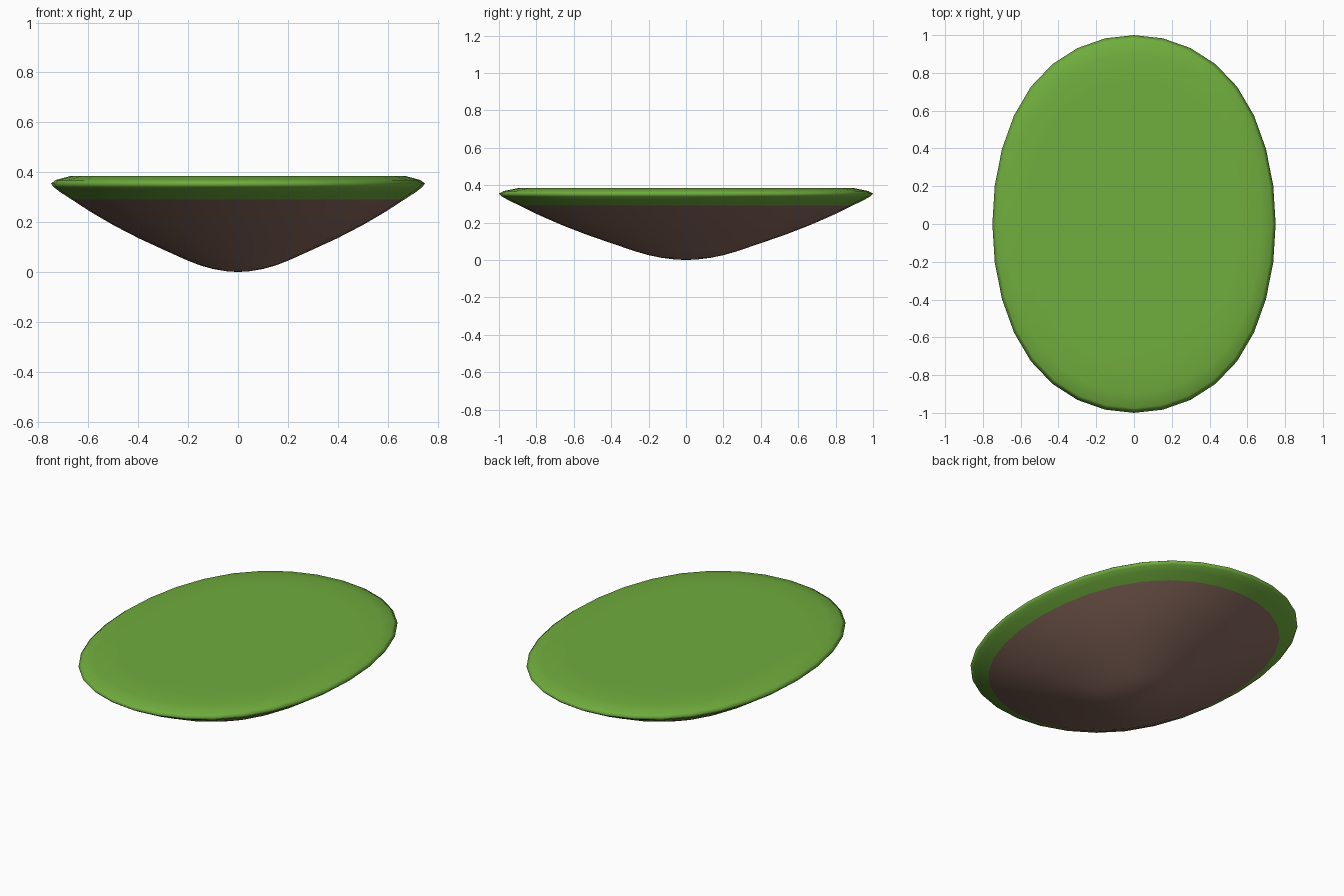
import bpy, bmesh, math

if "Cube" in bpy.data.objects:
    bpy.data.objects.remove(bpy.data.objects["Cube"])

SIDES = 32
RX, RY = 0.75, 1.0
SPLIT = 0.291  # soil below, grass above


def material(name, rgb):
    # sRGB 0-255 to linear
    lin = [((c / 255 + 0.055) / 1.055) ** 2.4 for c in rgb]
    m = bpy.data.materials.new(name)
    m.diffuse_color = (*lin, 1)
    m.use_nodes = True
    m.node_tree.nodes["Principled BSDF"].inputs["Base Color"].default_value = m.diffuse_color
    return m


def outline(i):
    # Slightly squarish oval: uniform cubic B-spline around a square
    seg, t = divmod(i, SIDES // 4)
    t /= SIDES // 4
    corners = [(-1, 1), (1, 1), (1, -1), (-1, -1)]
    w = [(1 - t) ** 3, 3 * t ** 3 - 6 * t * t + 4,
         -3 * t ** 3 + 3 * t * t + 3 * t + 1, t ** 3]
    pts = [corners[(seg + k - 1) % 4] for k in range(4)]
    s = 1 / 6 / (11 / 12)
    return [s * sum(a * p[c] for a, p in zip(w, pts)) for c in (0, 1)]


grass = material("grass green", (112, 173, 61))
soil = material("soil brown", (141, 108, 96))

# Profile: (fraction of rim radius, height), from bottom tip to flat top
profile = [(0.06, 0.003), (0.133, 0.012), (0.2, 0.026), (0.267, 0.045),
           (0.4, 0.09), (0.533, 0.136), (0.667, 0.188), (0.79, 0.242),
           (0.89, 0.291), (0.95, 0.320), (0.985, 0.340), (1.0, 0.355),
           (0.975, 0.369), (0.9, 0.384), (0.75, 0.385), (0.4, 0.385)]

# Floating island: oval rings lofted along the profile
bm = bmesh.new()
rings = []
for r, z in profile:
    rings.append([])
    for i in range(SIDES):
        x, y = outline(i)
        rings[-1].append(bm.verts.new((RX * r * x, RY * r * y, z)))
tip = bm.verts.new((0, 0, 0))
centre = bm.verts.new((0, 0, 0.385))
for i in range(SIDES):
    j = (i + 1) % SIDES
    for a, b in zip(rings, rings[1:]):
        bm.faces.new((a[i], a[j], b[j], b[i]))
    bm.faces.new((tip, rings[0][j], rings[0][i]))
    bm.faces.new((centre, rings[-1][i], rings[-1][j]))
bmesh.ops.recalc_face_normals(bm, faces=bm.faces)

# Colour by height, smooth everywhere
for f in bm.faces:
    f.material_index = 0 if f.calc_center_median().z > SPLIT else 1
    f.smooth = True

mesh = bpy.data.meshes.new("island")
bm.to_mesh(mesh)
bm.free()
mesh.materials.append(grass)
mesh.materials.append(soil)
island = bpy.data.objects.new("floating_island", mesh)
bpy.context.collection.objects.link(island)
